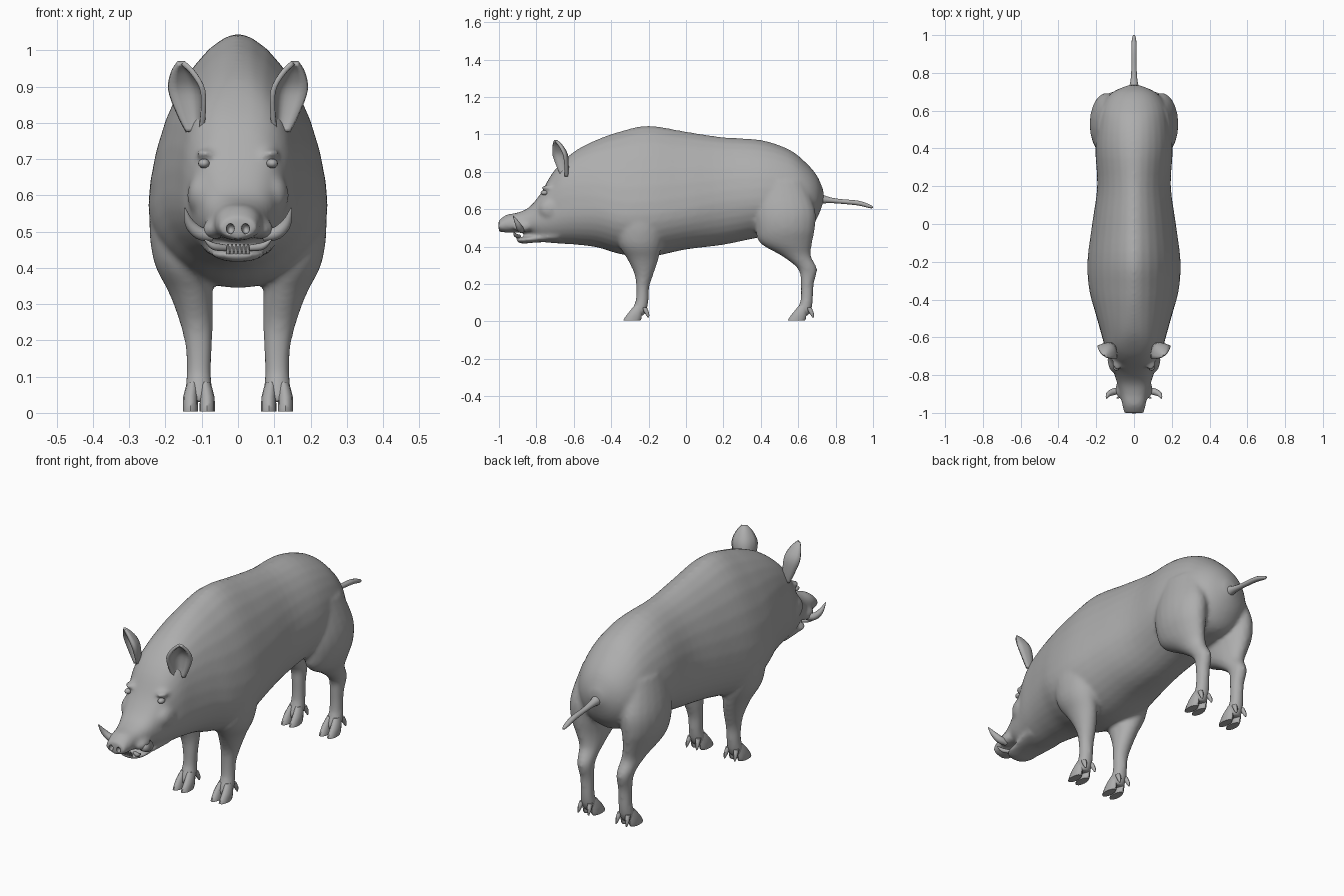
import bpy
import bmesh
import math
from mathutils import Vector, Matrix

cube = bpy.data.objects.get("Cube")
if cube:
    bpy.data.objects.remove(cube, do_unlink=True)

grey = bpy.data.materials.new("grey_hide")
grey.use_nodes = True
colour = (0.42, 0.42, 0.42, 1)
grey.diffuse_color = colour
grey.node_tree.nodes["Principled BSDF"].inputs["Base Color"].default_value = colour

SIDES = (1, -1)
SEGMENTS = 32


def finish(name, bm, angle=50):
    """Turn a bmesh into a named, smooth shaded object."""
    bmesh.ops.recalc_face_normals(bm, faces=bm.faces)
    mesh = bpy.data.meshes.new(name)
    bm.to_mesh(mesh)
    bm.free()
    mesh.materials.append(grey)
    obj = bpy.data.objects.new(name, mesh)
    bpy.context.collection.objects.link(obj)
    bpy.ops.object.select_all(action="DESELECT")
    obj.select_set(True)
    bpy.context.view_layer.objects.active = obj
    bpy.ops.object.shade_smooth_by_angle(angle=math.radians(angle))
    return obj


def spline(rows, steps=4):
    """Catmull-Rom interpolation of station rows."""
    rows = [Vector(r) for r in rows]
    out = []
    for i in range(len(rows) - 1):
        a, b = rows[max(i - 1, 0)], rows[i]
        c, d = rows[i + 1], rows[min(i + 2, len(rows) - 1)]
        for k in range(steps):
            t = k / steps
            out.append(b + (c - a) * (t / 2)
                       + (a * 2 - b * 5 + c * 4 - d) * (t * t / 2)
                       + (b * 3 - a - c * 3 + d) * (t ** 3 / 2))
    return out + [rows[-1]]


def skin(bm, rings):
    """Bridge closed rings and cap both ends."""
    loops = [[bm.verts.new(p) for p in ring] for ring in rings]
    n = len(loops[0])
    for low, high in zip(loops, loops[1:]):
        for i in range(n):
            j = (i + 1) % n
            bm.faces.new((low[i], low[j], high[j], high[i]))
    bm.faces.new(loops[0])
    bm.faces.new(loops[-1])


def angles(n):
    return [math.tau * i / n for i in range(n)]


def power(v, e):
    return math.copysign(abs(v) ** e, v)


def trunk(bm, rows, n=SEGMENTS):
    """Loft along y; rows hold y, top, bottom, half width, mid z, roundness."""
    rings = []
    for y, top, bottom, w, mid, sharp in spline(rows):
        ring = []
        for a in angles(n):
            c, s = math.cos(a), math.sin(a)
            e = 2 / sharp if s > 0 else 1
            h = top - mid if s > 0 else mid - bottom
            ring.append((w * power(c, e), y, mid + h * power(s, e)))
        rings.append(ring)
    skin(bm, rings)


def limb(bm, rows, side, n=20, steps=4):
    """Loft along z; rows hold z, x, y, radius x, radius y."""
    skin(bm, [[(side * (x + rx * math.cos(a)), y + ry * math.sin(a), z)
               for a in angles(n)] for z, x, y, rx, ry in spline(rows, steps)])


def tube(bm, rows, side, n=12):
    """Tapered tube; rows hold x, y, z, radius."""
    path = spline(rows)
    rings = []
    for i, p in enumerate(path):
        ahead = path[min(i + 1, len(path) - 1)] - path[max(i - 1, 0)]
        turn = ahead.to_3d().to_track_quat("Z", "Y")
        ring = [p.to_3d() + turn @ Vector((math.cos(a), math.sin(a), 0)) * p[3]
                for a in angles(n)]
        rings.append([(side * v.x, v.y, v.z) for v in ring])
    skin(bm, rings)


def blob(bm, centre, size):
    """Ellipsoid on both sides."""
    for side in SIDES:
        where = Vector((side * centre[0], centre[1], centre[2]))
        bmesh.ops.create_uvsphere(
            bm, u_segments=16, v_segments=10, radius=1,
            matrix=Matrix.Translation(where) @ Matrix.Diagonal((*size, 1)))


# Body: trunk, head and snout in one loft
body = bmesh.new()
trunk(body, [
    (.735, .7, .64, .03, .67, 2), (.7, .78, .55, .11, .66, 2),
    (.64, .85, .48, .165, .65, 2), (.55, .92, .46, .19, .66, 2),
    (.4, .97, .45, .205, .66, 1.9), (.2, .985, .41, .195, .64, 1.8),
    (0, 1.015, .385, .222, .6, 1.75), (-.2, 1.047, .345, .247, .57, 1.7),
    (-.35, 1.017, .36, .237, .57, 1.75), (-.47, .975, .395, .205, .6, 1.9),
    (-.58, .92, .41, .174, .6, 2.2), (-.66, .855, .415, .152, .59, 2.6),
    (-.72, .785, .42, .13, .57, 2.6), (-.78, .68, .43, .11, .55, 2.6),
    (-.84, .61, .47, .09, .53, 2.5), (-.9, .582, .475, .073, .52, 2.4),
    (-.96, .57, .475, .062, .515, 2.3), (-1.002, .54, .48, .052, .51, 2)])

# Lower jaw, upper lips and brows
trunk(body, [
    (-.68, .5, .425, .1, .46, 2), (-.8, .465, .422, .082, .445, 2),
    (-.87, .452, .416, .068, .438, 2), (-.905, .445, .425, .04, .436, 2)])
blob(body, (.07, -.875, .505), (.03, .05, .027))
blob(body, (.088, -.735, .715), (.028, .04, .014))
blob(body, (.1, -.72, .6), (.04, .07, .06))

# Legs
front_rows = [
    (.68, .15, -.24, .05, .1), (.55, .165, -.24, .078, .13),
    (.42, .155, -.245, .078, .118), (.33, .13, -.23, .06, .082),
    (.25, .115, -.225, .046, .05), (.18, .108, -.232, .037, .035),
    (.11, .108, -.235, .034, .035), (.06, .108, -.25, .038, .04),
    (.03, .108, -.26, .03, .034)]
hind_rows = [
    (.75, .13, .5, .06, .13), (.6, .142, .525, .088, .165),
    (.5, .145, .53, .086, .16), (.42, .135, .535, .07, .14),
    (.35, .12, .59, .05, .078), (.28, .112, .65, .039, .051),
    (.2, .108, .648, .033, .035), (.11, .108, .645, .033, .034),
    (.06, .108, .63, .037, .04), (.03, .108, .62, .03, .034)]
for side in SIDES:
    limb(body, front_rows, side)
    limb(body, hind_rows, side)
hide = finish("body", body)

# Fuse the masses into one skin
fuse = hide.modifiers.new("fuse", "REMESH")
fuse.mode = "VOXEL"
fuse.voxel_size = 0.01
fuse.use_smooth_shade = True
relax = hide.modifiers.new("relax", "SMOOTH")
relax.factor = 0.5
relax.iterations = 8

# Nostrils
holes = bmesh.new()
blob(holes, (.021, -1, .508), (.011, .025, .014))
cutter = finish("nostril_cutter", holes)
cutter.hide_render = True
cutter.hide_set(True)
cut = hide.modifiers.new("nostrils", "BOOLEAN")
cut.operation = "DIFFERENCE"
cut.object = cutter

# Cloven hooves and dewclaws
for label, y in (("front", -.235), ("hind", .645)):
    for side, word in zip(SIDES, ("left", "right")):
        bm = bmesh.new()
        for toe in SIDES:
            x = .108 + toe * .023
            limb(bm, [(.085, x - toe * .006, y - .015, .015, .026),
                      (.045, x, y - .037, .02, .037),
                      (.015, x, y - .05, .021, .046),
                      (.004, x, y - .055, .021, .045)], side, 12, 2)
            limb(bm, [(.075, x, y + .012, .012, .014),
                      (.045, x + toe * .004, y + .026, .01, .012),
                      (.022, x + toe * .006, y + .034, .003, .004)], side, 8, 2)
        finish(f"{label}_{word}_hoof", bm)

# Tail
bm = bmesh.new()
trunk(bm, [(.69, .7, .62, .035, .66, 2), (.75, .67, .632, .02, .65, 2),
           (.82, .655, .63, .014, .643, 2), (.92, .646, .62, .014, .633, 2),
           (.98, .626, .606, .011, .616, 2), (1, .614, .606, .004, .61, 2)], 12)
finish("tail", bm)

# Cupped ears
base, tip = Vector((.122, -.655, .775)), Vector((.158, -.7, .965))
across, back = Vector((.83, .55, 0)), Vector((-.55, .83, .1))
profile = spline([(0, .024), (.25, .042), (.6, .056), (.85, .036), (1, .008)])
for side, word in zip(SIDES, ("left", "right")):
    bm = bmesh.new()
    grid = []
    for u, width in profile:
        line = []
        for k in range(9):
            v = k / 4 - 1
            p = base.lerp(tip, u) + across * (width * v)
            p += back * (width * (1 - v * v) * .8)
            line.append(bm.verts.new((side * p.x, p.y, p.z)))
        grid.append(line)
    for low, high in zip(grid, grid[1:]):
        for k in range(8):
            bm.faces.new((low[k], low[k + 1], high[k + 1], high[k]))
    ear = finish(f"{word}_ear", bm)
    shell = ear.modifiers.new("thickness", "SOLIDIFY")
    shell.thickness = 0.014
    shell.offset = 0

# Tusks
for side, word in zip(SIDES, ("left", "right")):
    bm = bmesh.new()
    tube(bm, [(.07, -.88, .488, .016), (.108, -.888, .497, .018),
              (.135, -.902, .525, .013), (.147, -.925, .565, .002)], side)
    tube(bm, [(.035, -.89, .455, .009), (.068, -.91, .46, .01),
              (.092, -.922, .478, .002)], side)
    finish(f"{word}_tusks", bm)

# Small lower teeth
bm = bmesh.new()
for k in range(6):
    x = (k - 2.5) * .011
    limb(bm, [(.438, x, -.9, .005, .005), (.466, x, -.912, .003, .003)], 1, 8, 1)
finish("lower_teeth", bm)

# Eyes
bm = bmesh.new()
blob(bm, (.094, -.757, .688), (.016, .02, .013))
finish("eyes", bm)
